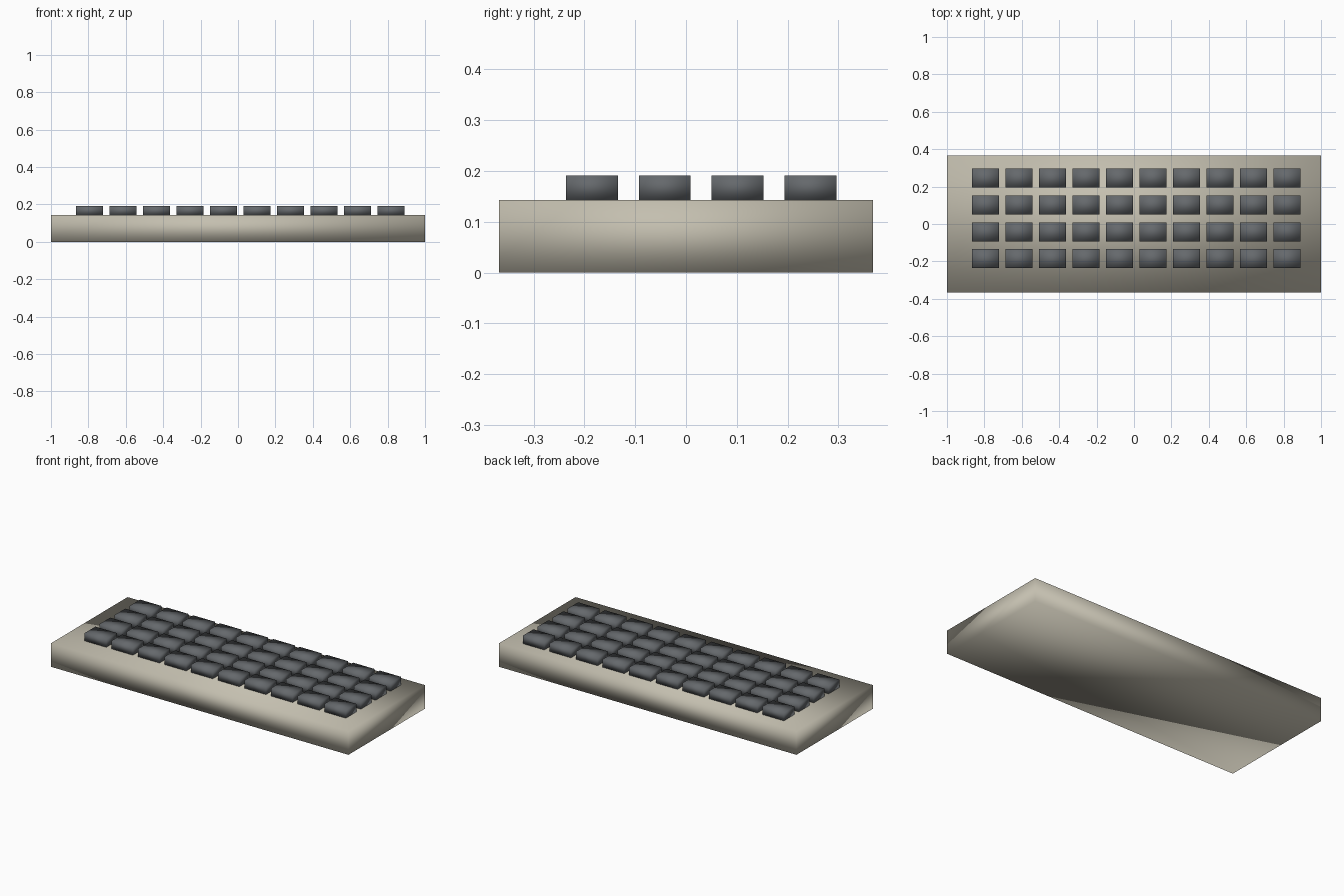
import bpy

cube = bpy.data.objects.get("Cube")
if cube:
    bpy.data.objects.remove(cube, do_unlink=True)


def material(name, rgb):
    mat = bpy.data.materials.new(name)
    mat.use_nodes = True
    colour = (*rgb, 1.0)
    mat.diffuse_color = colour
    mat.node_tree.nodes["Principled BSDF"].inputs["Base Color"].default_value = colour
    return mat


def soft_box(name, centre, size, mat):
    """Box whose faces share smooth normals across every edge."""
    bpy.ops.mesh.primitive_cube_add(size=1, location=centre)
    box = bpy.context.object
    box.name = name
    box.scale = size
    bpy.ops.object.transform_apply(location=False, rotation=False, scale=True)
    bpy.ops.object.shade_smooth()
    box.data.materials.append(mat)
    return box


beige = material("warm beige", (0.55, 0.52, 0.43))
charcoal = material("charcoal grey", (0.13, 0.14, 0.15))

# Case
CASE_HEIGHT = 0.143
soft_box("case", (0, 0, CASE_HEIGHT / 2), (2, 0.735, CASE_HEIGHT), beige)

# Keys, front row first
KEY_SIZE = (0.145, 0.102, 0.048)
for row in range(4):
    for column in range(10):
        centre = (-0.793 + 0.179 * column,
                  -0.185 + 0.1433 * row,
                  CASE_HEIGHT + KEY_SIZE[2] / 2)
        soft_box(f"key_row{row + 1}_{column + 1}", centre, KEY_SIZE, charcoal)
